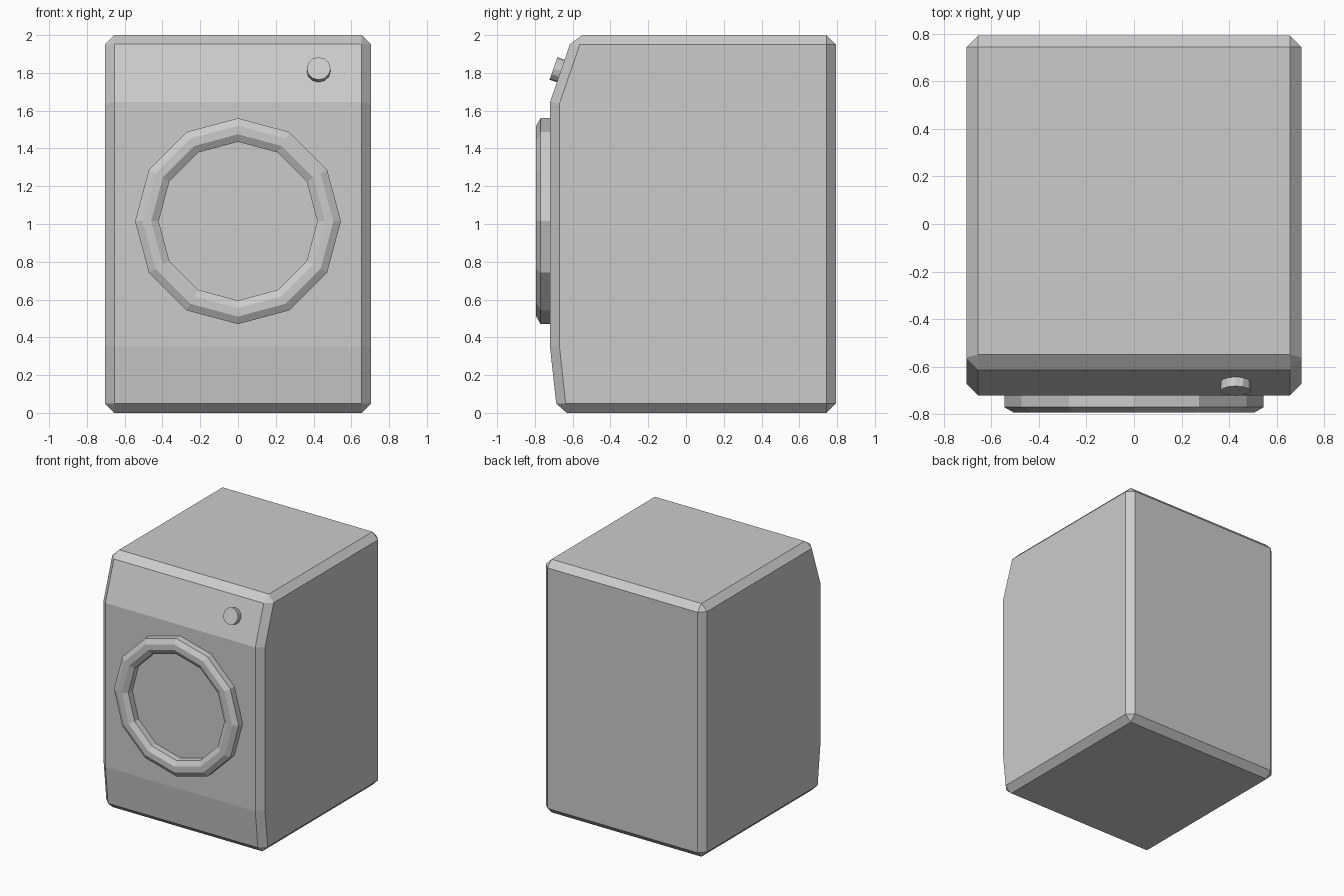
import bpy, bmesh, math
from mathutils import Matrix, Vector

if "Cube" in bpy.data.objects:
    bpy.data.objects.remove(bpy.data.objects["Cube"])


def finish(bm, name):
    bmesh.ops.recalc_face_normals(bm, faces=bm.faces)
    mesh = bpy.data.meshes.new(name)
    bm.to_mesh(mesh)
    bm.free()
    obj = bpy.data.objects.new(name, mesh)
    bpy.context.collection.objects.link(obj)
    return obj


# Cabinet: side profile extruded across x, all edges chamfered except the front creases
W = 0.705
profile = [(0.793, 0), (0.793, 2), (-0.598, 2), (-0.72, 1.645), (-0.72, 0.35), (-0.682, 0)]
bm = bmesh.new()
side = bm.faces.new([bm.verts.new((-W, y, z)) for y, z in profile])
ext = bmesh.ops.extrude_face_region(bm, geom=[side], use_keep_orig=True)
bmesh.ops.translate(bm, vec=(2 * W, 0, 0),
                    verts=[v for v in ext["geom"] if isinstance(v, bmesh.types.BMVert)])
bmesh.ops.recalc_face_normals(bm, faces=bm.faces)
edges = [e for e in bm.edges if e.calc_face_angle(0) > math.radians(40)]
bmesh.ops.bevel(bm, geom=edges, offset=0.05, offset_type='OFFSET', segments=1,
                profile=0.5, affect='EDGES')
finish(bm, "cabinet")

# Door ring: chamfered section swept round 12 sides
section = [(0.545, -0.715), (0.545, -0.77), (0.505, -0.793),
           (0.46, -0.793), (0.42, -0.77), (0.42, -0.715)]
SIDES = 12
bm = bmesh.new()
rings = []
for i in range(SIDES):
    a = 2 * math.pi * i / SIDES
    rings.append([bm.verts.new((r * math.cos(a), y, 1.015 + r * math.sin(a)))
                  for r, y in section])
n = len(section)
for i in range(SIDES):
    p, q = rings[i], rings[(i + 1) % SIDES]
    for j in range(n):
        k = (j + 1) % n
        bm.faces.new((p[j], p[k], q[k], q[j]))
finish(bm, "door_ring")

# Control knob: short cylinder square to the sloped panel
normal = Vector((0, -0.946, 0.325))
bm = bmesh.new()
bmesh.ops.create_cone(bm, cap_ends=True, segments=12, radius1=0.063, radius2=0.063, depth=0.05)
knob = finish(bm, "control_knob")
knob.matrix_world = (Matrix.Translation(Vector((0.427, -0.663, 1.81)) + normal * 0.016)
                     @ normal.to_track_quat('Z', 'X').to_matrix().to_4x4())
